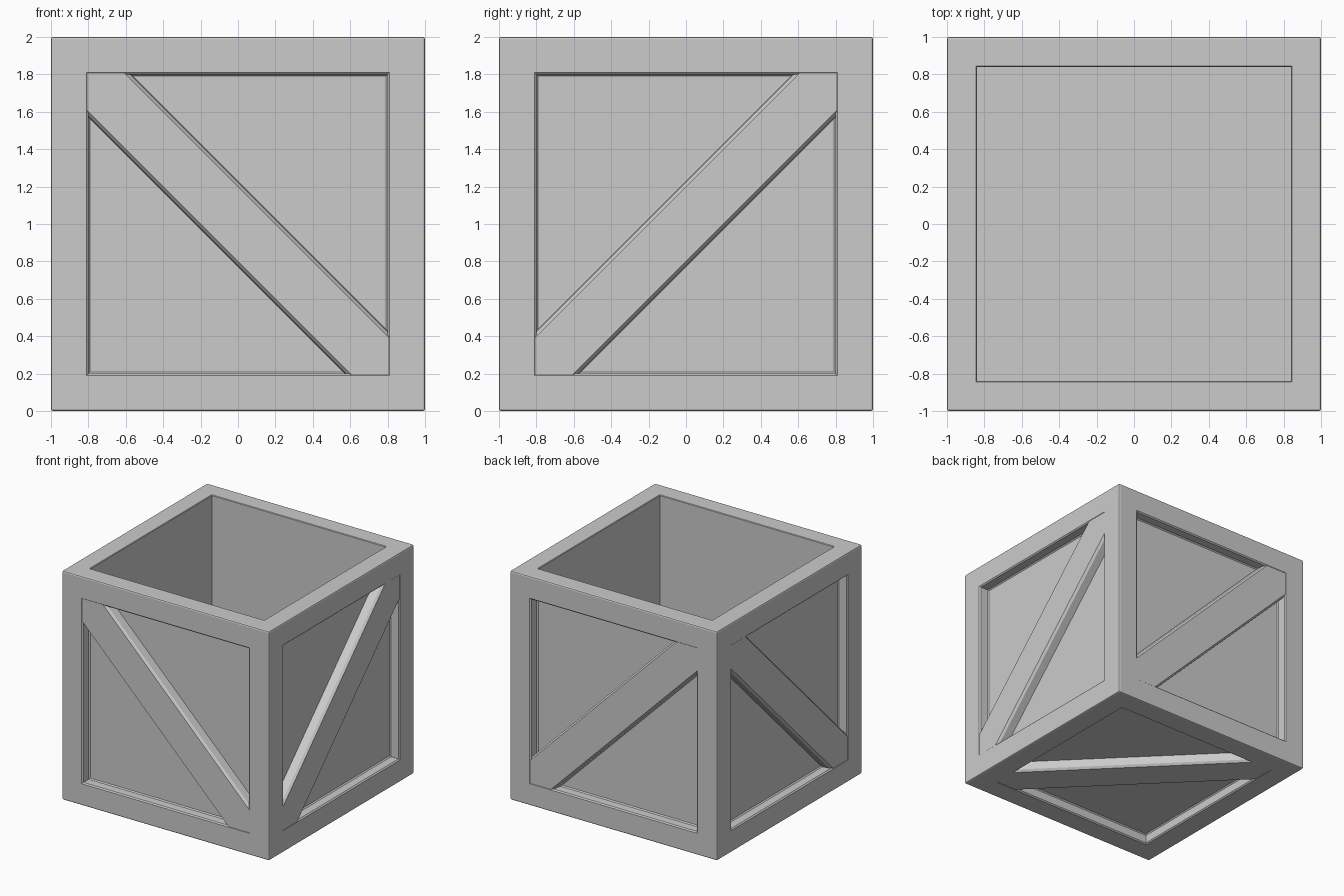
import bpy, bmesh
from mathutils import Vector

if "Cube" in bpy.data.objects:
    bpy.data.objects.remove(bpy.data.objects["Cube"])

DEPTH = 0.09    # recess depth of the panels
WALL = 0.155    # wall thickness


def make_object(name, bm):
    bmesh.ops.recalc_face_normals(bm, faces=bm.faces[:])
    me = bpy.data.meshes.new(name)
    bm.to_mesh(me)
    bm.free()
    ob = bpy.data.objects.new(name, me)
    bpy.context.collection.objects.link(ob)
    return ob


# Crate body: bevelled cube, recessed panels on five sides, open top
bm = bmesh.new()
bmesh.ops.create_cube(bm, size=2)
bmesh.ops.translate(bm, verts=bm.verts[:], vec=(0, 0, 1))
bmesh.ops.bevel(bm, geom=bm.edges[:], offset=0.012, segments=2,
                profile=0.5, affect='EDGES')
bm.normal_update()
sides = sorted(bm.faces, key=lambda f: -f.calc_area())[:6]
for f in sides:
    def inset(t, d=0.0):
        bmesh.ops.inset_region(bm, faces=[f], thickness=t, depth=d,
                               use_even_offset=True)
        f.normal_update()
    if f.normal.z > 0.9:
        inset(WALL - 0.012)
        inset(0.005, -0.005)
        res = bmesh.ops.extrude_discrete_faces(bm, faces=[f])
        floor = res["faces"][0]
        for v in floor.verts:
            v.co.z = WALL
    else:
        inset(0.19 - 0.012)
        inset(0.01, -0.01)
        # straight recess wall, then a small fillet to the panel
        inset(0.001, -(DEPTH - 0.02))
        inset(0.009, -0.01)
make_object("crate_body", bm)


def add_brace(name, normal, right, up, centre, flip):
    """Diagonal plank with sloped edges filling a recess corner to corner."""
    n, r, u, c = map(Vector, (normal, right, up, centre))
    bm = bmesh.new()
    a = 0.808
    rings = []
    for w, d in ((0.23, DEPTH + 0.005), (0.222, 0.022), (0.2, 0.003)):
        outline = [(-a, -a), (-a + w, -a), (a, a - w),
                   (a, a), (a - w, a), (-a, -a + w)]
        rings.append([bm.verts.new(c + r * (x * flip) + u * y - n * d)
                      for x, y in outline])
    for lo, hi in zip(rings, rings[1:]):
        for i in range(6):
            j = (i + 1) % 6
            bm.faces.new((lo[i], lo[j], hi[j], hi[i]))
    bm.faces.new(rings[0])
    bm.faces.new(rings[-1])
    make_object(name, bm)


# Braces on the four sides and the underside
Z = (0, 0, 1)
add_brace("front_brace", (0, -1, 0), (1, 0, 0), Z, (0, -1, 1), -1)
add_brace("back_brace", (0, 1, 0), (1, 0, 0), Z, (0, 1, 1), -1)
add_brace("right_brace", (1, 0, 0), (0, 1, 0), Z, (1, 0, 1), 1)
add_brace("left_brace", (-1, 0, 0), (0, 1, 0), Z, (-1, 0, 1), 1)
add_brace("bottom_brace", (0, 0, -1), (1, 0, 0), (0, 1, 0), (0, 0, 0), -1)
